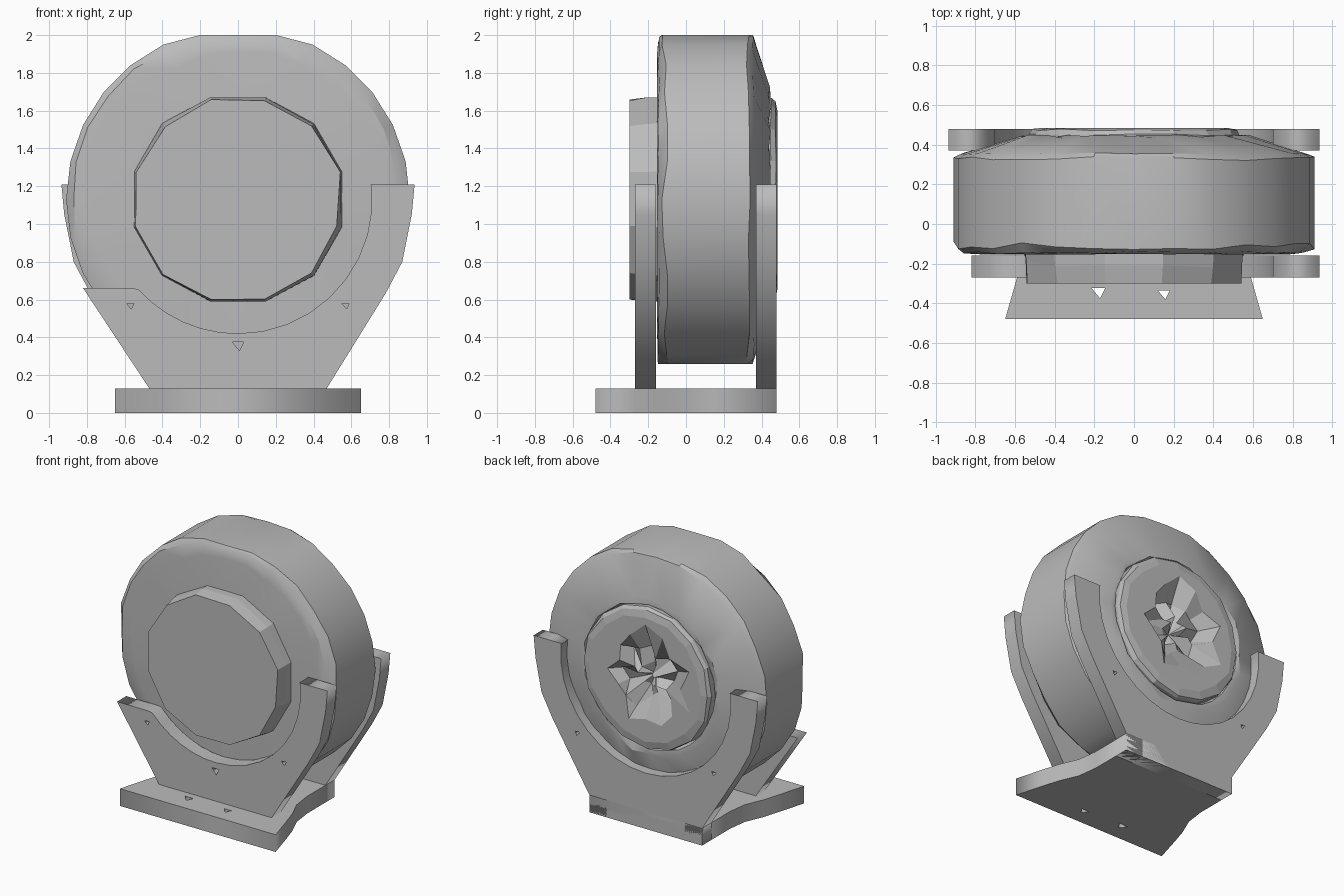
import bpy, bmesh, math, random
from mathutils import Vector

random.seed(7)
if "Cube" in bpy.data.objects:
    bpy.data.objects.remove(bpy.data.objects["Cube"], do_unlink=True)

grey = bpy.data.materials.new("plain grey")
grey.use_nodes = True
GREY = (0.5, 0.5, 0.5, 1)
grey.diffuse_color = GREY
grey.node_tree.nodes["Principled BSDF"].inputs["Base Color"].default_value = GREY

CENTRE = 1.13


def finish(obj, smooth):
    """Assign the material and set the shading."""
    obj.data.materials.clear()
    obj.data.materials.append(grey)
    bpy.ops.object.select_all(action='DESELECT')
    obj.select_set(True)
    bpy.context.view_layer.objects.active = obj
    if smooth:
        bpy.ops.object.shade_smooth_by_angle(angle=math.radians(smooth))


def plate(name, outline, holes, thickness, location, upright):
    """Flat outline with small three-sided holes, given a thickness."""
    curve = bpy.data.curves.new(name, 'CURVE')
    curve.dimensions = '2D'
    curve.fill_mode = 'BOTH'
    curve.extrude = thickness / 2
    loops = [outline]
    for x, y, r in holes:
        loops.append([(x - r, y + r / 2), (x + r, y + r / 2), (x + r / 4, y - r)])
    for loop in loops:
        spline = curve.splines.new('POLY')
        spline.points.add(len(loop) - 1)
        for point, (x, y) in zip(spline.points, loop):
            point.co = (x, y, 0, 1)
        spline.use_cyclic_u = True
    obj = bpy.data.objects.new(name, curve)
    bpy.context.collection.objects.link(obj)
    obj.location = location
    if upright:
        obj.rotation_euler.x = math.pi / 2
    bpy.ops.object.select_all(action='DESELECT')
    obj.select_set(True)
    bpy.context.view_layer.objects.active = obj
    bpy.ops.object.convert(target='MESH')
    finish(bpy.context.object, 0)


def lathe(name, profile, sides, smooth, flat=9.0, turn=0.0):
    """Spin (radius, y, radius jitter, y jitter) rings around the drum axis."""
    bm = bmesh.new()
    rings = []
    for r, y, jr, jy in profile:
        ring = []
        for i in range(sides if r else 1):
            a = 2 * math.pi * (i + turn) / sides
            rr = r - random.random() * jr
            z = max(-flat, min(flat, rr * math.sin(a)))
            yy = y + random.uniform(-jy, jy)
            ring.append(bm.verts.new(Vector((rr * math.cos(a), yy, z + CENTRE))))
        rings.append(ring)
    for a, b in zip(rings, rings[1:]):
        for i in range(sides):
            j = (i + 1) % sides
            quad = [a[i % len(a)], a[j % len(a)], b[j % len(b)], b[i % len(b)]]
            bm.faces.new(list(dict.fromkeys(quad)))
    bmesh.ops.recalc_face_normals(bm, faces=bm.faces)
    mesh = bpy.data.meshes.new(name)
    bm.to_mesh(mesh)
    bm.free()
    obj = bpy.data.objects.new(name, mesh)
    bpy.context.collection.objects.link(obj)
    finish(obj, smooth)


def arc(radius, start, end, steps):
    """Points on a circle around the drum axis, angles in degrees."""
    pts = []
    for i in range(steps + 1):
        a = math.radians(start + (end - start) * i / steps)
        pts.append((radius * math.cos(a), CENTRE + radius * math.sin(a)))
    return pts


# Base: wide at the front, sweeping in towards the back
side = [(0.65, -0.48), (0.59, -0.27), (0.55, -0.14), (0.49, 0.0),
        (0.47, 0.15), (0.47, 0.48)]
base = side + [(-x, y) for x, y in reversed(side)]
plate("base", base, [(-0.18, -0.34, 0.035), (0.15, -0.35, 0.03)],
      0.13, (0, 0, 0.065), False)

# Cradle brackets: the front one has a short right arm
inner = arc(0.71, 6, -90, 9)
right_arm = [(0.47, 0.13), (0.78, 0.63), (0.87, 0.8), (0.92, 1.05),
             (0.935, 1.21), (0.7, 1.21)]
mirrored = [(-x, z) for x, z in reversed(right_arm)]
cradle = right_arm + inner + [(-x, z) for x, z in reversed(inner[:-1])] + mirrored
bolts = [(-0.57, 0.57, 0.02), (0.57, 0.57, 0.02), (0, 0.36, 0.03)]
plate("back_bracket", cradle, bolts[:2], 0.11, (0, 0.425, 0), True)
short = right_arm + inner + arc(0.71, -98, -138, 5) + [(-0.56, 0.66), (-0.82, 0.66), (-0.47, 0.13)]
plate("front_bracket", short, bolts, 0.11, (0, -0.215, 0), True)

# Bottom edge joining the back bracket to the base
plate("back_foot", [(-0.47, 0), (0.47, 0), (0.47, 0.14), (-0.47, 0.14)], [],
      0.11, (0, 0.425, 0), True)

# Drum with worn rims and a coned back
lathe("drum", [(0, -0.15, 0, 0), (0.8, -0.152, 0.03, 0.002), (0.885, -0.145, 0.04, 0.008),
               (0.91, -0.11, 0, 0.02), (0.91, 0.33, 0, 0.01), (0.885, 0.355, 0.02, 0.005),
               (0.6, 0.44, 0.04, 0.01), (0.55, 0.44, 0.02, 0.01),
               (0.52, 0.36, 0, 0), (0, 0.3, 0, 0)], 28, 28, flat=0.87)

# Front hub
lathe("front_hub", [(0, -0.3, 0, 0), (0.565, -0.3, 0.03, 0), (0.57, -0.2, 0.01, 0.02),
                    (0.57, -0.14, 0, 0)], 12, 0, flat=0.54, turn=0.5)

# Back hub with a broken-out centre
lathe("back_hub", [(0.53, 0.3, 0, 0), (0.54, 0.45, 0.01, 0.005), (0.53, 0.475, 0.02, 0.005),
                   (0.48, 0.485, 0.02, 0), (0.42, 0.485, 0.2, 0), (0.3, 0.42, 0.18, 0.05),
                   (0.1, 0.42, 0.04, 0.06), (0, 0.36, 0, 0)], 16, 0)
